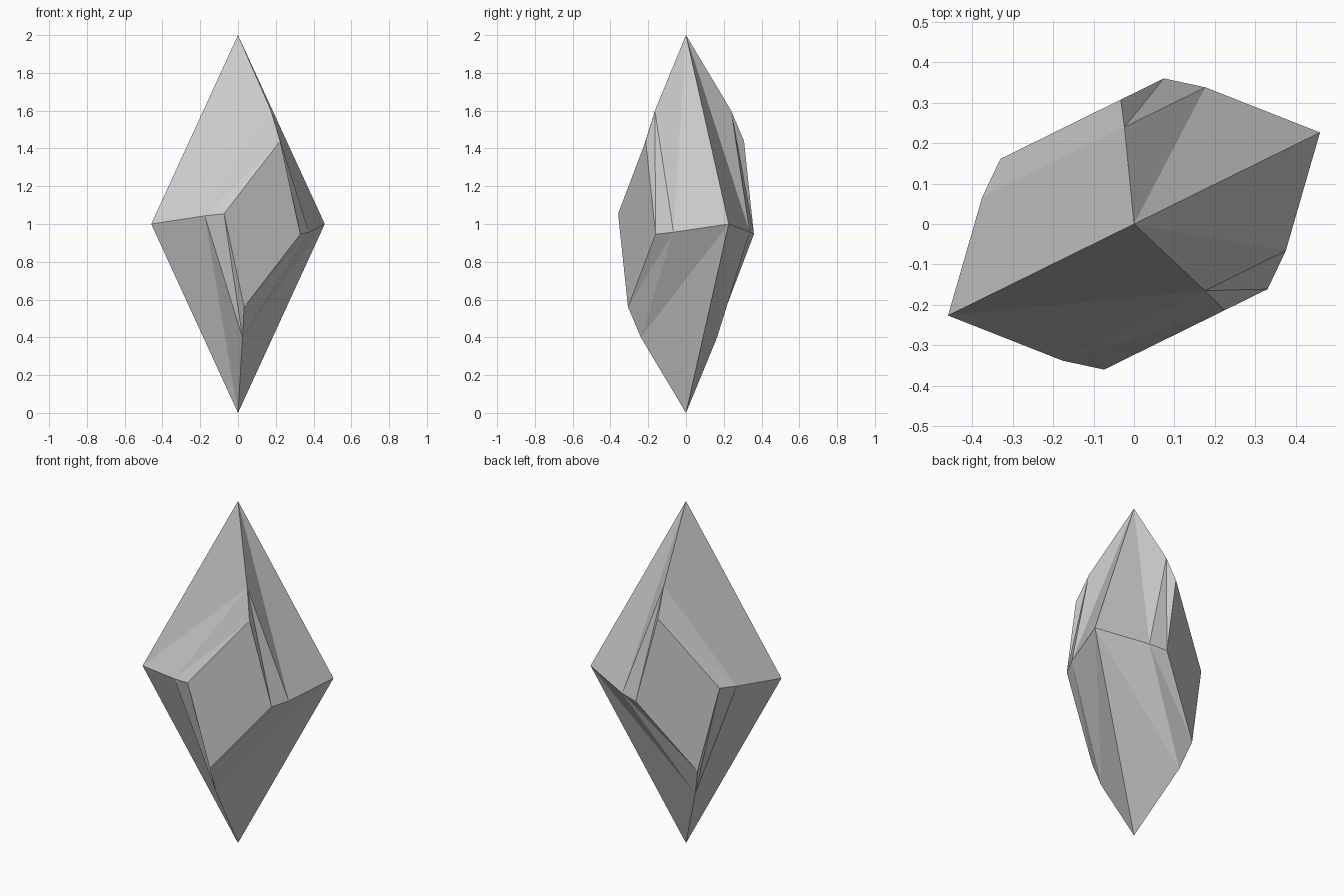
import bpy, bmesh
from math import sin, cos, radians

if "Cube" in bpy.data.objects:
    bpy.data.objects.remove(bpy.data.objects["Cube"])

# Twisted crystal: a diamond outline that shrinks and spins as it rises from the rim plane
W, H = 0.512, 1.0                      # half width and half height of the rim
RINGS = [(0.0, 1.0, 0), (0.225, 0.606, 8), (0.29, 0.452, 13.6)]  # depth, scale, spin

bm = bmesh.new()
rings = []
for depth, s, spin in RINGS:
    a = radians(spin)
    ring = []
    for u, w in [(0, H), (-W, 0), (0, -H), (W, 0)]:
        ring.append(bm.verts.new((s * (u * cos(a) + w * sin(a)), -depth,
                                  1 + s * (w * cos(a) - u * sin(a)))))
    rings.append(ring)

# Twisted side facets
for outer, inner in zip(rings, rings[1:]):
    for i in range(4):
        j = (i + 1) % 4
        bm.faces.new((outer[i], outer[j], inner[i]))
        bm.faces.new((outer[j], inner[j], inner[i]))

# Flat front facet
bm.faces.new(rings[-1])
bmesh.ops.recalc_face_normals(bm, faces=bm.faces)
if max(bm.faces, key=lambda f: len(f.verts)).normal.y > 0:
    bmesh.ops.reverse_faces(bm, faces=bm.faces)

mesh = bpy.data.meshes.new("crystal")
bm.to_mesh(mesh)
bm.free()
crystal = bpy.data.objects.new("crystal", mesh)
bpy.context.collection.objects.link(crystal)

# Back half is the mirrored front half; the gem is turned about z
mirror = crystal.modifiers.new("back_half", 'MIRROR')
mirror.use_axis = (False, True, False)
mirror.use_clip = True
crystal.rotation_euler.z = radians(26.2)
